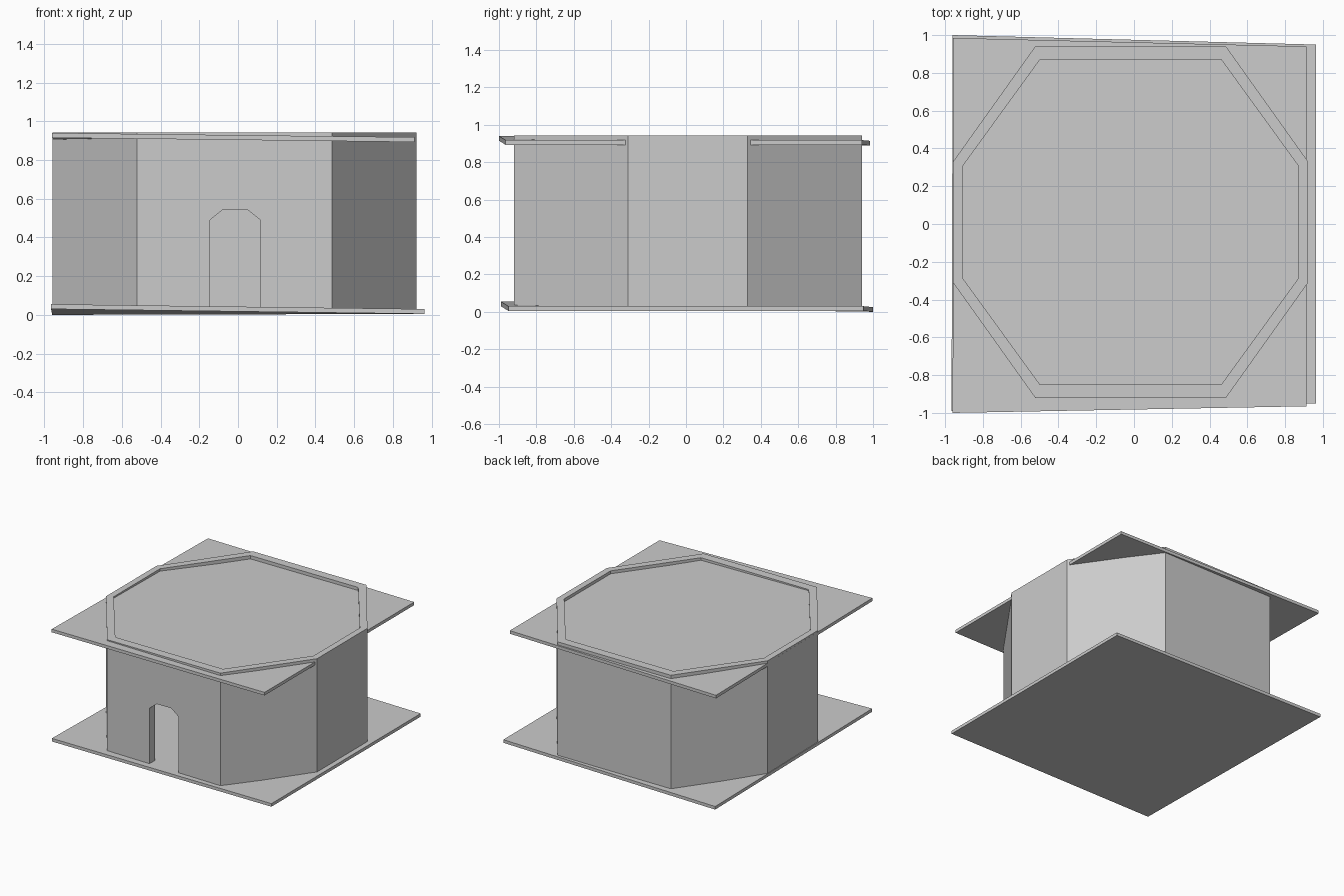
import bpy
import bmesh
from mathutils import Vector

cube = bpy.data.objects.get("Cube")
if cube:
    bpy.data.objects.remove(cube, do_unlink=True)

stone = bpy.data.materials.new("light_grey")
stone.use_nodes = True
GREY = (0.6, 0.6, 0.6, 1.0)
stone.diffuse_color = GREY
stone.node_tree.nodes["Principled BSDF"].inputs["Base Color"].default_value = GREY


def prism(name, outline, offset):
    """Solid made by sweeping an outline along an offset."""
    bm = bmesh.new()
    offset = Vector(offset)
    start = [bm.verts.new(p) for p in outline]
    end = [bm.verts.new(Vector(p) + offset) for p in outline]
    n = len(outline)
    bm.faces.new(start)
    bm.faces.new(end[::-1])
    for i in range(n):
        j = (i + 1) % n
        bm.faces.new((start[j], start[i], end[i], end[j]))
    bmesh.ops.recalc_face_normals(bm, faces=bm.faces)
    mesh = bpy.data.meshes.new(name)
    bm.to_mesh(mesh)
    bm.free()
    mesh.materials.append(stone)
    obj = bpy.data.objects.new(name, mesh)
    bpy.context.collection.objects.link(obj)
    return obj


def cut(target, cutter):
    """Subtract a cutter from a part and discard the cutter."""
    mod = target.modifiers.new("cut", "BOOLEAN")
    mod.operation = "DIFFERENCE"
    mod.solver = "EXACT"
    mod.object = cutter
    bpy.context.view_layer.objects.active = target
    bpy.ops.object.modifier_apply(modifier=mod.name)
    bpy.data.objects.remove(cutter, do_unlink=True)


def octagon(long_x, short_x, long_y, short_y, z):
    """Stretched octagon around the slightly offset wall centre."""
    cx, cy = -0.018, 0.01
    quarter = [(long_x, short_y), (short_x, long_y)]
    half = quarter + [(-x, y) for x, y in reversed(quarter)]
    ring = half + [(-x, -y) for x, y in half]
    return [(cx + x, cy + y, z) for x, y in ring]


# Slightly warped floor and roof slabs
SLAB = (0, 0, 0.025)
prism("floor_slab", [(-0.966, -0.99, 0.03), (0.963, -0.95, 0.005),
                     (0.963, 0.95, 0.005), (-0.96, 1.0, 0.0)], SLAB)
prism("roof_slab", [(-0.96, -1.0, 0.915), (0.912, -0.965, 0.893),
                    (0.912, 0.94, 0.893), (-0.957, 0.985, 0.889)], SLAB)

# Eight-sided wall ring, rising just past the roof
wall = prism("wall", octagon(0.94, 0.505, 0.93, 0.32, 0.028), (0, 0, 0.914))
cut(wall, prism("wall_hollow", octagon(0.89, 0.48, 0.86, 0.295, -0.2), (0, 0, 1.4)))

# Doorway with chamfered head through the front wall
door = [(-0.145, -0.05), (0.115, -0.05), (0.115, 0.49),
        (0.05, 0.542), (-0.08, 0.542), (-0.145, 0.49)]
cut(wall, prism("doorway", [(x, -1.1, z) for x, z in door], (0, 0.5, 0)))
